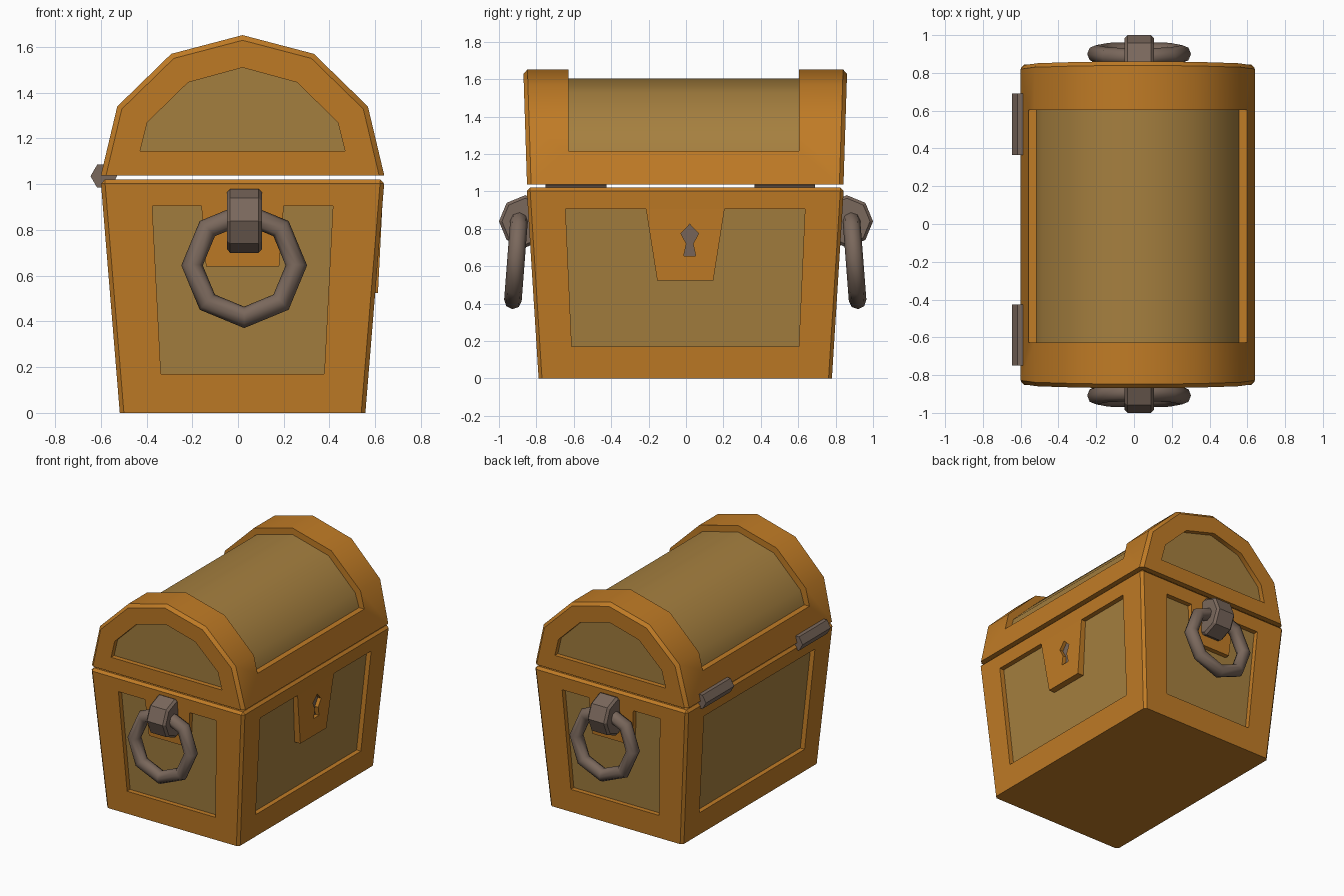
import bpy, bmesh, math

if "Cube" in bpy.data.objects:
    bpy.data.objects.remove(bpy.data.objects["Cube"])

CX, CY = 0.02, -0.004


def material(name, rgb):
    m = bpy.data.materials.new(name)
    m.diffuse_color = (*rgb, 1)
    m.use_nodes = True
    m.node_tree.nodes["Principled BSDF"].inputs["Base Color"].default_value = m.diffuse_color
    return m


MATS = [material("orange_frame", (0.53, 0.20, 0.019)),
        material("brown_panel", (0.38, 0.215, 0.050)),
        material("dark_iron", (0.195, 0.138, 0.107))]
FRAME, PANEL, IRON = 0, 1, 2


def prism(name, pts, at, d_in, d_out, cap=FRAME, side=lambda i: FRAME,
          bevel=0, bevel_rule=None):
    """Closed solid between two copies of a profile, placed by at(u, z, depth)."""
    bm = bmesh.new()
    val = lambda d, z: d(z) if callable(d) else d
    a = [bm.verts.new(at(u, z, val(d_in, z))) for u, z in pts]
    b = [bm.verts.new(at(u, z, val(d_out, z))) for u, z in pts]
    bm.faces.new(a).material_index = cap
    bm.faces.new(b)
    n = len(pts)
    for i in range(n):
        j = (i + 1) % n
        bm.faces.new((a[i], a[j], b[j], b[i])).material_index = side(i)
    bmesh.ops.recalc_face_normals(bm, faces=bm.faces)
    if bevel:
        edges = [e for e in bm.edges if bevel_rule(e)]
        bmesh.ops.bevel(bm, geom=edges, offset=bevel, segments=1,
                        affect='EDGES', profile=0.5)
    me = bpy.data.meshes.new(name)
    bm.to_mesh(me)
    bm.free()
    for m in MATS:
        me.materials.append(m)
    ob = bpy.data.objects.new(name, me)
    bpy.context.collection.objects.link(ob)
    return ob


def activate(ob):
    bpy.ops.object.select_all(action='DESELECT')
    ob.select_set(True)
    bpy.context.view_layer.objects.active = ob


def cut(ob, cutter):
    cutter.hide_render = True
    activate(ob)
    mod = ob.modifiers.new("cut", 'BOOLEAN')
    mod.operation, mod.solver, mod.object = 'DIFFERENCE', 'EXACT', cutter
    bpy.ops.object.modifier_apply(modifier=mod.name)
    bpy.data.objects.remove(cutter)


def smooth(ob, deg):
    activate(ob)
    bpy.ops.object.shade_smooth_by_angle(angle=math.radians(deg))


# tapered walls of the body, and the slightly flared ends of the lid
hx = lambda z: 0.537 + 0.082 * z
hy = lambda z: 0.784 + 0.063 * z
lid_y = lambda z: 0.846 + 0.032 * (z - 1.035)


def end_wall(s):
    return lambda u, z, d: (CX + u, CY + s * (hy(z) + d), z)


def long_wall(s):
    return lambda u, z, d: (CX + s * (hx(z) + d), CY + u, z)


def lid_end(s):
    return lambda u, z, d: (CX + u, CY + s * (lid_y(z) + d), z)


def trapezoid(top, bottom, z1, z0):
    return [(-bottom, z0), (bottom, z0), (top, z1), (-top, z1)]


def mirrored(half):
    """Complete an arch given from the left foot up to the crown."""
    return half + [(-u, z) for u, z in half[-2::-1]]


# body
body = prism("body", [(-hx(0), 0), (hx(0), 0), (hx(1.02), 1.02), (-hx(1.02), 1.02)],
             lambda u, z, s: (CX + u, CY + s * hy(z), z), -1, 1, bevel=0.018,
             bevel_rule=lambda e: max(v.co.z for v in e.verts) > 0.5)

# sunken panels on all four walls
for s in (-1, 1):
    cut(body, prism("cutter", trapezoid(0.395, 0.357, 0.905, 0.17),
                    end_wall(s), -0.035, 0.1, cap=PANEL))
    cut(body, prism("cutter", trapezoid(0.64, 0.607, 0.905, 0.17),
                    long_wall(s), -0.035, 0.1, cap=PANEL))
    # plate behind each ring
    prism("ring_plate", trapezoid(0.18, 0.16, 0.905, 0.64), end_wall(s), -0.045, 0)

# lock plate, leaning out slightly at the bottom, with a keyhole
lock = prism("lock_plate", trapezoid(0.21, 0.15, 0.905, 0.525), long_wall(1),
             -0.045, lambda z: 0.012 * (0.905 - z) / 0.38)
keyhole = [(0, 0.825), (0.047, 0.775), (0.018, 0.72), (0.032, 0.655),
           (-0.032, 0.655), (-0.018, 0.72), (-0.047, 0.775)]
cut(lock, prism("cutter", [(u + 0.024, z) for u, z in keyhole], long_wall(1),
                -0.022, 0.1, cap=IRON))

# domed lid
arch = mirrored([(-0.62, 1.037), (-0.548, 1.34), (-0.312, 1.57), (0, 1.652)])
lid = prism("lid", arch, lambda u, z, s: (CX + u, CY + s * lid_y(z), z), -1, 1,
            bevel=0.022,
            bevel_rule=lambda e: e.verts[0].co.y * e.verts[1].co.y > 0
            and max(v.co.z for v in e.verts) > 1.1)

# sunken barrel between the end bands
inner = mirrored([(-0.536, 1.215), (-0.505, 1.315), (-0.29, 1.528), (0, 1.605)])
outside = [(0.9, 1.215), (0.9, 1.9), (-0.9, 1.9), (-0.9, 1.215)]
cut(lid, prism("cutter", inner + outside, lambda u, z, y: (CX + u, y, z),
               -0.628, 0.603, side=lambda i: PANEL if i < 6 else FRAME))

# sunken arched panels at both ends of the lid
window = mirrored([(-0.448, 1.145), (-0.417, 1.27), (-0.238, 1.445), (0, 1.51)])
for s in (-1, 1):
    cut(lid, prism("cutter", window, lid_end(s), -0.035, 0.1, cap=PANEL))
smooth(lid, 38)

# iron hinges on the back long side
hexagon = [(-0.587 + 0.058 * math.cos(math.pi / 3 * i),
            1.035 + 0.058 * math.sin(math.pi / 3 * i)) for i in range(6)]
for y0, y1 in ((-0.75, -0.425), (0.365, 0.69)):
    prism("hinge", hexagon, lambda u, z, y: (u, y, z), y0, y1,
          cap=IRON, side=lambda i: IRON).data.polygons[1].material_index = IRON

# ring handles and their holders
for s in (-1, 1):
    bpy.ops.mesh.primitive_torus_add(
        major_segments=8, minor_segments=8, major_radius=0.228, minor_radius=0.047,
        location=(0.027, CY + s * 0.904, 0.645),
        rotation=(math.radians(90 + 4.4 * s), 0, 0))
    ring = bpy.context.object
    ring.name = "ring_handle"
    ring.data.materials.append(MATS[IRON])
    smooth(ring, 60)

    bpy.ops.mesh.primitive_cylinder_add(
        vertices=8, radius=0.14, depth=0.154,
        location=(0.028, s * 0.86, 0.84), rotation=(0, math.pi / 2, 0))
    holder = bpy.context.object
    holder.name = "ring_holder"
    holder.data.materials.append(MATS[IRON])
    mod = holder.modifiers.new("bevel", 'BEVEL')
    mod.width, mod.segments = 0.015, 1
    mod.limit_method, mod.angle_limit = 'ANGLE', math.radians(60)
